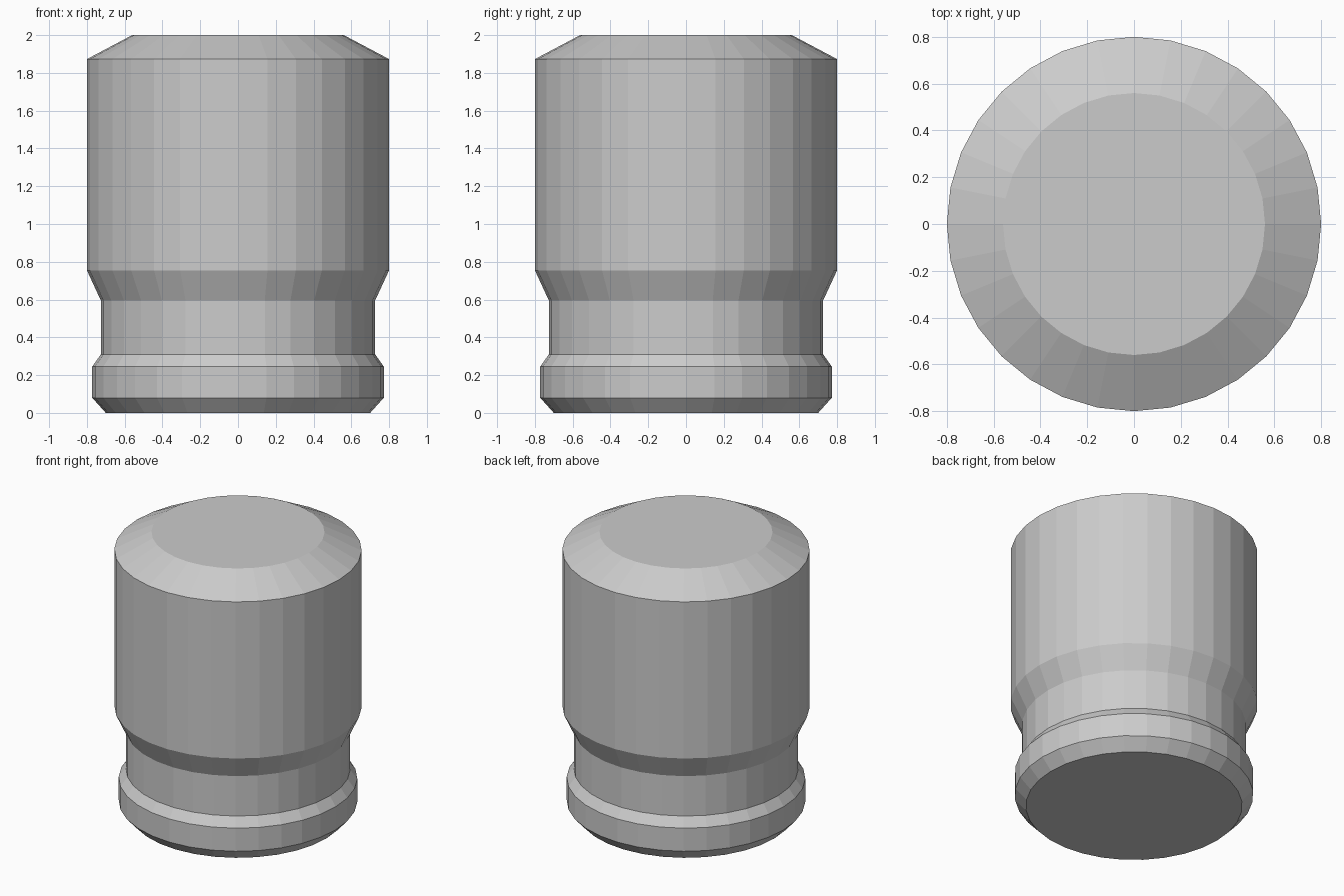
import bpy, bmesh
from math import cos, sin, tau

if "Cube" in bpy.data.objects:
    bpy.data.objects.remove(bpy.data.objects["Cube"])

SIDES = 32


def lathe(name, profile):
    """Revolve (radius, z) points around z and cap both ends."""
    bm = bmesh.new()
    rings = [[bm.verts.new((r * cos(tau * i / SIDES), r * sin(tau * i / SIDES), z))
              for i in range(SIDES)] for r, z in profile]
    for low, high in zip(rings, rings[1:]):
        for i in range(SIDES):
            j = (i + 1) % SIDES
            bm.faces.new((low[i], low[j], high[j], high[i]))
    bm.faces.new(rings[0][::-1])
    bm.faces.new(rings[-1])
    bmesh.ops.recalc_face_normals(bm, faces=bm.faces[:])
    mesh = bpy.data.meshes.new(name)
    bm.to_mesh(mesh)
    bm.free()
    obj = bpy.data.objects.new(name, mesh)
    bpy.context.collection.objects.link(obj)
    return obj


# Capped cylinder: chamfered foot, collar, neck, wide body, sloped shoulder
lathe("canister_body", [
    (0.70, 0.0), (0.772, 0.08),      # foot chamfer
    (0.772, 0.245), (0.726, 0.31),   # collar
    (0.726, 0.595), (0.80, 0.755),   # neck and flare
    (0.80, 1.873), (0.56, 2.0),      # body and shoulder
])
